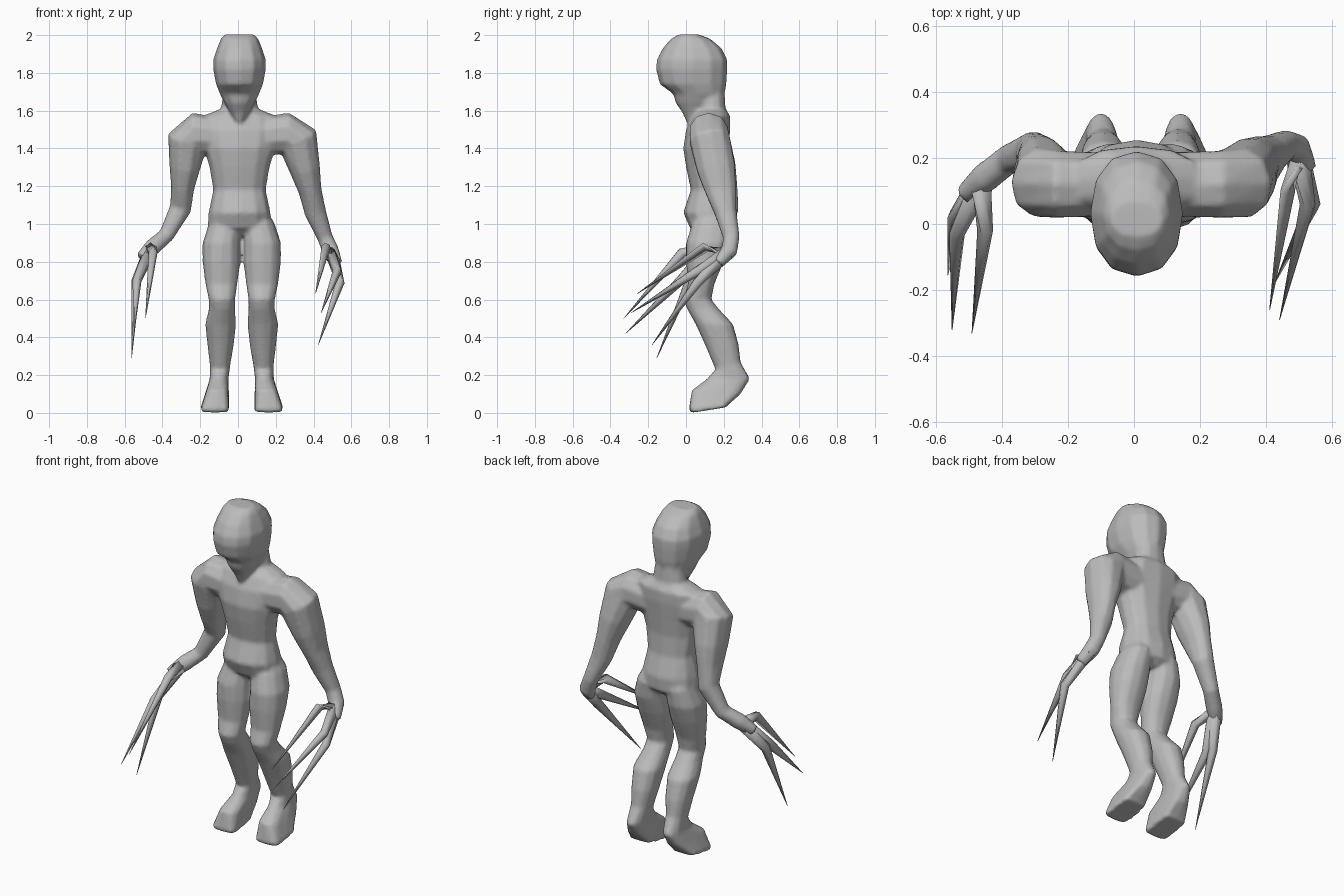
import bpy, bmesh, math
from mathutils import Vector

old = bpy.data.objects.get("Cube")
if old:
    bpy.data.objects.remove(old, do_unlink=True)

GREY = (0.5, 0.5, 0.5, 1)
skin = bpy.data.materials.new("grey_skin")
skin.use_nodes = True
skin.diffuse_color = GREY
skin.node_tree.nodes["Principled BSDF"].inputs["Base Color"].default_value = GREY


def ring(height, width, front, back, tilt=0, out=0, power=0.9):
    """Cross-section as centre, sideways radius, depth radius and squareness."""
    center = Vector((out, (front + back) / 2, height))
    return center, Vector((width, 0, 0)), Vector((0, (back - front) / 2, tilt)), power


def loft(name, rings, side=1, middle=0.008, sides=12):
    """Bridge oval rings, cap both ends and shade smooth."""
    bm = bmesh.new()
    loops = []
    for center, wide, deep, power in rings:
        center = Vector((middle + center.x * side, center.y, center.z))
        loop = []
        for i in range(sides):
            angle = math.tau * i / sides
            c, s = math.cos(angle), math.sin(angle)
            c = math.copysign(abs(c) ** power, c)
            s = math.copysign(abs(s) ** power, s)
            loop.append(bm.verts.new(center + wide * c + deep * s))
        loops.append(loop)
    for low, high in zip(loops, loops[1:]):
        for i in range(sides):
            j = (i + 1) % sides
            bm.faces.new((low[i], low[j], high[j], high[i]))
    bm.faces.new(loops[0])
    bm.faces.new(loops[-1])
    bmesh.ops.recalc_face_normals(bm, faces=bm.faces)
    mesh = bpy.data.meshes.new(name)
    bm.to_mesh(mesh)
    bm.free()
    mesh.materials.append(skin)
    mesh.shade_smooth()
    obj = bpy.data.objects.new(name, mesh)
    bpy.context.collection.objects.link(obj)
    return obj


def tube(name, path, deep_radii, wide_radii, sides):
    """Oval limb that follows a path, square to its direction."""
    rings = []
    last = len(path) - 1
    for i, (point, deep, wide) in enumerate(zip(path, deep_radii, wide_radii)):
        along = (path[min(i + 1, last)] - path[max(i - 1, 0)]).normalized()
        across = along.cross(Vector((0, 1, 0))).normalized()
        rings.append((point, across * wide, across.cross(along) * deep, 0.9))
    return loft(name, rings, middle=0, sides=sides)


# Torso with narrow waist, square shoulders and neck
body = loft("body", [
    ring(height=.94, width=.09, front=.07, back=.2),
    ring(height=.98, width=.17, front=.02, back=.25),
    ring(height=1.06, width=.165, front=-.015, back=.255),
    ring(height=1.18, width=.14, front=.025, back=.22),
    ring(height=1.3, width=.16, front=0, back=.215),
    ring(height=1.4, width=.19, front=-.015, back=.225),
    ring(height=1.5, width=.21, front=0, back=.235),
    ring(height=1.57, width=.2, front=.035, back=.235),
    ring(height=1.61, width=.1, front=.07, back=.21),
    ring(height=1.7, width=.085, front=.06, back=.205),
])

# Head with pointed jaw and heavy brow
head = loft("head", [
    ring(height=1.535, width=.015, front=.005, back=.04),
    ring(height=1.59, width=.05, front=-.02, back=.1),
    ring(height=1.64, width=.08, front=-.055, back=.18),
    ring(height=1.69, width=.105, front=-.07, back=.205),
    ring(height=1.74, width=.125, front=-.14, back=.215),
    ring(height=1.82, width=.14, front=-.16, back=.22),
    ring(height=1.87, width=.14, front=-.155, back=.22),
    ring(height=1.93, width=.12, front=-.125, back=.19),
    ring(height=1.98, width=.1, front=-.08, back=.13),
    ring(height=2.003, width=.08, front=-.04, back=.07),
])

# Legs bent at the knee, raised narrow heels and wide square toes
leg = [
    ring(height=1.1, width=.04, front=.08, back=.2, out=.08),
    ring(height=1, width=.085, front=.03, back=.245, out=.09),
    ring(height=.9, width=.1, front=0, back=.235, out=.108),
    ring(height=.8, width=.1, front=0, back=.2, out=.108),
    ring(height=.68, width=.085, front=.01, back=.15, out=.108),
    ring(height=.6, width=.07, front=-.015, back=.135, out=.105),
    ring(height=.55, width=.07, front=.005, back=.175, out=.105),
    ring(height=.47, width=.082, front=.05, back=.25, out=.112),
    ring(height=.36, width=.07, front=.1, back=.28, out=.112),
    ring(height=.25, width=.054, front=.155, back=.29, out=.115, tilt=.02),
    ring(height=.18, width=.05, front=.11, back=.34, out=.12),
    ring(height=.11, width=.062, front=.03, back=.29, out=.13, tilt=-.01, power=.6),
    ring(height=.03, width=.076, front=.015, back=.22, out=.142, tilt=.01, power=.4),
    ring(height=.015, width=.076, front=.025, back=.215, out=.142, tilt=.015, power=.4),
]
parts = [body, head]
for label, side in (("left", 1), ("right", -1)):
    parts.append(loft(label + "_leg", leg, side, middle=0.02))


def arm(label, side, elbow, wrist, hand, palm, claws):
    """Shared shoulder and upper arm, posed forearm, and claws from the hand."""
    elbow, wrist, hand, palm = map(Vector, (elbow, wrist, hand, palm))
    chest = Vector((side * .08, .12, 1.46))
    shoulder = Vector((side * .25 + .015, .12, 1.48))
    deltoid = Vector((side * .29 + .025, .125, 1.45))
    path = [chest, shoulder, deltoid,
            deltoid.lerp(elbow, .4), deltoid.lerp(elbow, .7),
            elbow, wrist, hand, palm]
    parts.append(tube(label + "_arm", path,
                      deep_radii=(.1, .105, .11, .105, .085, .06, .045, .045, .03),
                      wide_radii=(.1, .11, .11, .083, .062, .058, .042, .045, .035), sides=10))
    for part, (knuckle, tip) in claws.items():
        base = hand.lerp(palm, .2)
        tube(f"{label}_{part}_claw", [base, Vector(knuckle), Vector(tip)],
             deep_radii=(.04, .027, .001), wide_radii=(.035, .024, .001), sides=6)


# Left arm hangs straight with the hand turned forward
arm("left", 1, elbow=(.41, .21, 1.06), wrist=(.46, .24, .93),
    hand=(.49, .23, .86), palm=(.52, .17, .79),
    claws={
        "inner": ((.465, .1, .875), (.41, -.26, .63)),
        "middle": ((.525, .06, .75), (.44, -.29, .53)),
        "outer": ((.54, .06, .69), (.425, -.18, .36)),
    })

# Right arm bends outward at the elbow
arm("right", -1, elbow=(-.305, .22, 1.08), wrist=(-.38, .195, .94),
    hand=(-.45, .14, .88), palm=(-.51, .09, .82),
    claws={
        "inner": ((-.45, -.02, .85), (-.49, -.33, .5)),
        "middle": ((-.535, -.03, .7), (-.55, -.32, .42)),
        "outer": ((-.54, .02, .7), (-.563, -.155, .29)),
    })

# Fuse torso, head and limbs into one continuous skin
bpy.ops.object.select_all(action='DESELECT')
for part in parts:
    part.select_set(True)
bpy.context.view_layer.objects.active = body
bpy.ops.object.join()
fuse = body.modifiers.new("fuse", 'REMESH')
fuse.mode = 'VOXEL'
fuse.voxel_size = 0.011
fuse.use_smooth_shade = True
soften = body.modifiers.new("soften", 'SMOOTH')
soften.factor = 0.5
soften.iterations = 4
